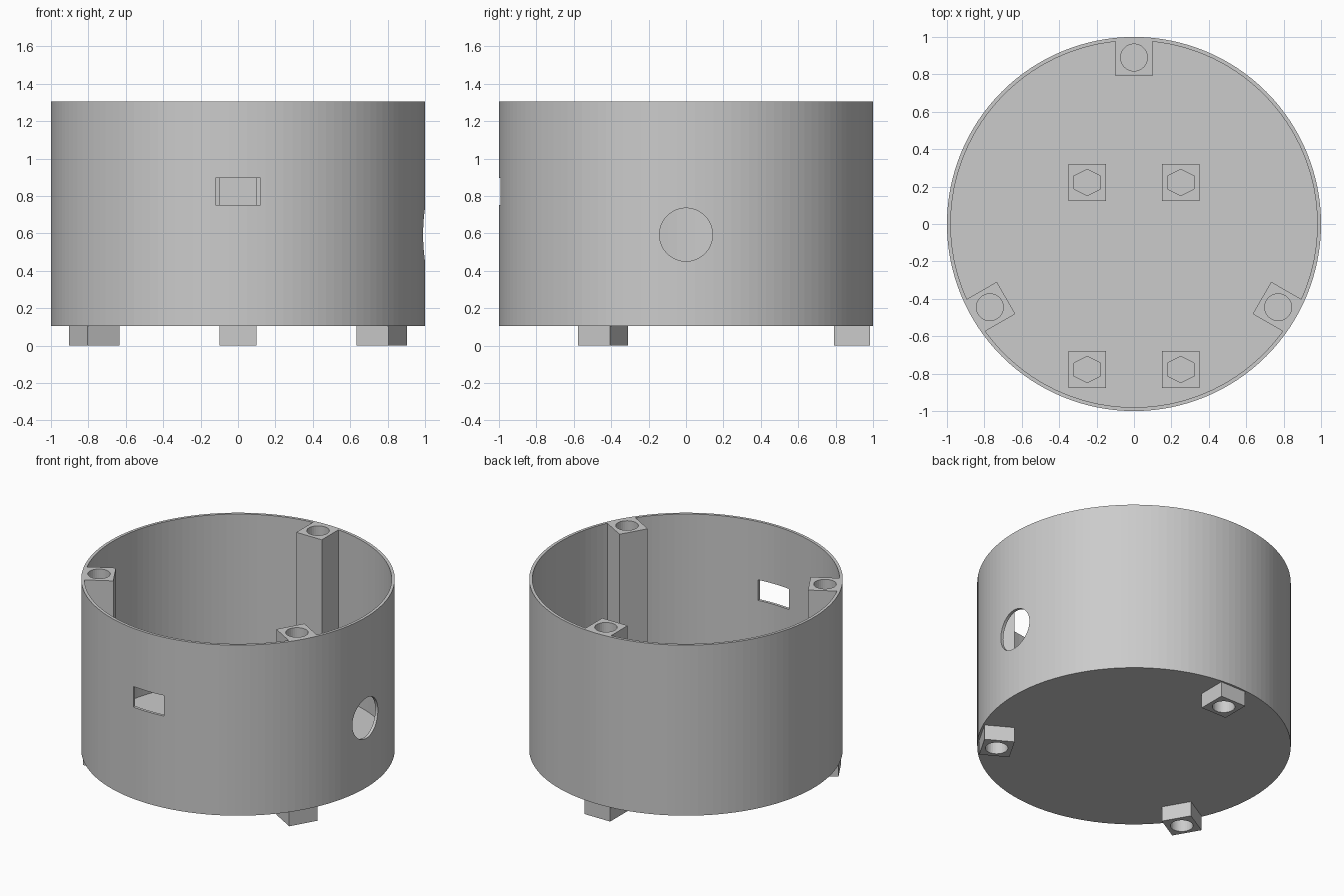
import bpy
import math
from mathutils import Matrix, Vector

if "Cube" in bpy.data.objects:
    bpy.data.objects.remove(bpy.data.objects["Cube"], do_unlink=True)

BASE, TOP, FLOOR = 0.105, 1.305, 0.125
OUTER, INNER = 1.0, 0.98

grey = bpy.data.materials.new("plain_grey")
grey.use_nodes = True
colour = (0.6, 0.6, 0.6, 1)
grey.diffuse_color = colour
grey.node_tree.nodes["Principled BSDF"].inputs["Base Color"].default_value = colour


def finish(name):
    ob = bpy.context.object
    ob.name = name
    bpy.ops.object.transform_apply(location=True, rotation=True, scale=True)
    ob.data.materials.clear()
    ob.data.materials.append(grey)
    return ob


def box(name, centre, size, turn=0):
    bpy.ops.mesh.primitive_cube_add(size=1, location=centre, rotation=(0, 0, turn))
    bpy.context.object.scale = size
    return finish(name)


def cylinder(name, centre, radius, depth, sides, rotation=(0, 0, 0)):
    bpy.ops.mesh.primitive_cylinder_add(vertices=sides, radius=radius, depth=depth,
                                        location=centre, rotation=rotation)
    return finish(name)


def combine(target, tool, operation):
    """Apply a boolean and discard the tool."""
    mod = target.modifiers.new("boolean", "BOOLEAN")
    mod.operation = operation
    mod.solver = "EXACT"
    mod.object = tool
    bpy.context.view_layer.objects.active = target
    bpy.ops.object.modifier_apply(modifier=mod.name)
    bpy.data.objects.remove(tool, do_unlink=True)


# Round open-topped housing with a thin wall and floor
housing = cylinder("housing", (0, 0, (BASE + TOP) / 2), OUTER, TOP - BASE, 128)
cavity = cylinder("cavity", (0, 0, FLOOR + 1), INNER, 2, 128)
combine(housing, cavity, "DIFFERENCE")

# Three square posts that run through the floor as feet, with blind holes at both ends
for degrees in (90, 210, 330):
    angle = math.radians(degrees)
    out = Vector((math.cos(angle), math.sin(angle), 0))
    post = box("post", out * 0.8875 + Vector((0, 0, TOP / 2)), (0.195, 0.198, TOP), angle)
    combine(housing, post, "UNION")
    for z in (0, TOP):
        hole = cylinder("post_hole", out * 0.89 + Vector((0, 0, z)), 0.072, 0.24, 32)
        combine(housing, hole, "DIFFERENCE")

# Rectangular window in the front, round port in the +x side
window = box("window", (0, -1, 0.823), (0.24, 0.3, 0.145))
combine(housing, window, "DIFFERENCE")
port = cylinder("port", (1, 0, 0.593), 0.142, 0.3, 64, (0, math.pi / 2, 0))
combine(housing, port, "DIFFERENCE")

# Four square standoffs on the floor with hexagonal pockets
for row, y in (("back", 0.222), ("front", -0.778)):
    for side, x in (("left", 0.25), ("right", -0.25)):
        standoff = box(f"{row}_{side}_standoff", (x, y, FLOOR + 0.05), (0.2, 0.2, 0.1))
        pocket = cylinder("pocket", (x, y, FLOOR + 0.1), 0.07, 0.12, 6)
        pocket.data.transform(Matrix.Translation((x, y, 0)) @ Matrix.Diagonal((1.18, 1, 1, 1))
                              @ Matrix.Translation((-x, -y, 0)))
        combine(standoff, pocket, "DIFFERENCE")
